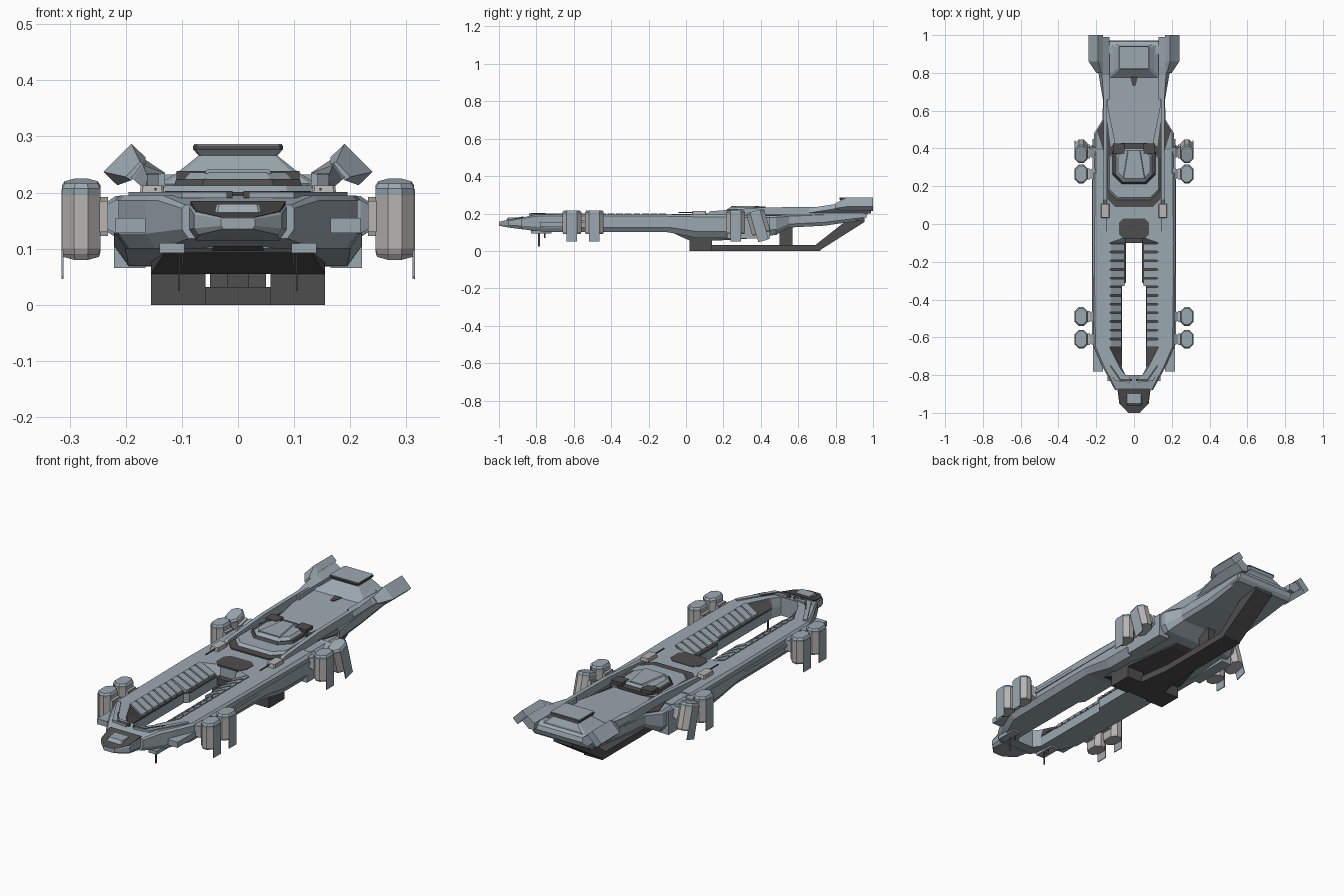
import bpy, bmesh
from math import radians
from mathutils import Matrix, Vector


def material(name, r, g, b):
    m = bpy.data.materials.new(name)
    m.diffuse_color = (r, g, b, 1)
    return m


HULL = material("hull_blue_grey", 0.33, 0.395, 0.435)
DARK = material("dark_grey", 0.078, 0.075, 0.075)
LIGHT = material("pod_grey", 0.47, 0.46, 0.45)


def loft(name, rings, mat=HULL, mirror=False, matrix=None):
    """Skin a list of equal-length point rings and cap both ends."""
    bm = bmesh.new()
    vs = [[bm.verts.new(p) for p in r] for r in rings]
    n = len(rings[0])
    for a, b in zip(vs, vs[1:]):
        for i in range(n):
            j = (i + 1) % n
            bm.faces.new((a[i], a[j], b[j], b[i]))
    bm.faces.new(vs[0])
    bm.faces.new(vs[-1])
    bmesh.ops.remove_doubles(bm, verts=bm.verts, dist=1e-5)
    bmesh.ops.recalc_face_normals(bm, faces=bm.faces)
    if mirror:  # drop inner walls on the centre plane
        inner = [f for f in bm.faces if all(abs(v.co.x) < 1e-5 for v in f.verts)]
        bmesh.ops.delete(bm, geom=inner, context='FACES')
    if matrix:
        bm.transform(matrix)
    me = bpy.data.meshes.new(name)
    bm.to_mesh(me)
    bm.free()
    me.materials.append(mat)
    ob = bpy.data.objects.new(name, me)
    bpy.context.collection.objects.link(ob)
    if mirror:
        ob.modifiers.new("Mirror", 'MIRROR')
    return ob


def box(name, x0, x1, y0, y1, z0, z1, mat=HULL, mirror=False, matrix=None):
    return loft(name, [[(x0, y0, z), (x1, y0, z), (x1, y1, z), (x0, y1, z)] for z in (z0, z1)],
                mat, mirror, matrix)


def along_y(name, sections, mat=HULL, mirror=False):
    """Loft (x, z) cross-sections placed along y."""
    return loft(name, [[(x, y, z) for x, z in pts] for y, pts in sections], mat, mirror)


def along_x(name, x0, x1, profile, mat=HULL, mirror=False):
    """Extrude a (y, z) side profile across x."""
    return loft(name, [[(x, y, z) for y, z in profile] for x in (x0, x1)], mat, mirror)


def ring(z, hx, y0, y1, c, cx=0):
    """Chamfered rectangle at height z."""
    return [(cx + x, y, z) for x, y in (
        (-hx + c, y0), (hx - c, y0), (hx, y0 + c), (hx, y1 - c),
        (hx - c, y1), (-hx + c, y1), (-hx, y1 - c), (-hx, y0 + c))]


# Main hull with the long open bay: y, top inner x, bottom inner x, outer x, top z, bottom z
def hull_section(y, xt, xb, xo, zt, zb):
    h = zt - zb
    return y, [(xt, zt), (xo - 0.1 * h, zt), (xo, zt - 0.1 * h), (xo, zb + 0.28 * h),
               (xo - 0.2 * h, zb), (xb, zb), (xb, zb + 0.5 * h)]


stations = [
    (-0.88, 0, 0, 0.10, 0.178, 0.118), (-0.80, 0, 0, 0.143, 0.195, 0.104),
    (-0.80, 0.045, 0.045, 0.143, 0.195, 0.104), (-0.76, 0.075, 0.065, 0.165, 0.195, 0.10),
    (-0.65, 0.13, 0.065, 0.213, 0.195, 0.10), (-0.33, 0.13, 0.065, 0.218, 0.195, 0.10),
    (-0.31, 0.13, 0.045, 0.218, 0.195, 0.10), (-0.10, 0.13, 0.045, 0.22, 0.195, 0.10),
    (-0.07, 0.045, 0.045, 0.22, 0.195, 0.095), (-0.07, 0, 0, 0.22, 0.195, 0.095),
    (0.05, 0, 0, 0.22, 0.195, 0.07), (0.27, 0, 0, 0.22, 0.195, 0.068)]
along_y("main_hull", [hull_section(*s) for s in stations], HULL, True)

# Nose tip, dark nose deck and cap
along_y("nose_tip", [hull_section(*s) for s in (
    (-1.0, 0, 0, 0.03, 0.155, 0.135), (-0.95, 0, 0, 0.078, 0.165, 0.125),
    (-0.87, 0, 0, 0.088, 0.182, 0.115))], HULL, True)
loft("nose_deck", [[(x, y, z + dz) for x, y, z in ((-0.028, -0.998, 0.153), (0.028, -0.998, 0.153),
                    (0.074, -0.95, 0.164), (0.085, -0.87, 0.182), (-0.085, -0.87, 0.182), (-0.074, -0.95, 0.164))]
                   for dz in (-0.004, 0.003)], DARK)
loft("nose_cap", [ring(0.16, 0.043, -0.965, -0.90, 0.005), ring(0.18, 0.038, -0.95, -0.90, 0.005)])

# Raised bow trim and bow deck slots
loft("bow_trim", [[(0.02, -0.84, z), (0.10, -0.83, z), (0.195, -0.66, z),
                   (0.18, -0.65, z), (0.09, -0.80, z), (0.02, -0.81, z)] for z in (0.19, 0.201)], HULL, True)
loft("bow_slot", [[(0.01, -0.83, z), (0.075, -0.83, z), (0.13, -0.75, z),
                   (0.12, -0.75, z), (0.07, -0.82, z), (0.01, -0.82, z)] for z in (0.19, 0.2025)], DARK, True)
box("bow_side_panel", 0.165, 0.218, -0.78, -0.62, 0.128, 0.155, HULL, True)
box("antenna", 0.103, 0.106, -0.79, -0.78, 0.025, 0.12, DARK, True)
box("antenna_small", 0.098, 0.101, -0.76, -0.75, 0.07, 0.12, DARK, True)
box("antenna_foot", 0.095, 0.14, -0.83, -0.72, 0.092, 0.11, HULL, True)

# Sloped bay liner with stepped slats
along_y("bay_liner", [(y, [(xb, 0.145), (xb, 0.152), (xt, 0.196), (xt, 0.18)])
                      for y, xb, xt in ((-0.755, 0.063, 0.077), (-0.65, 0.063, 0.13), (-0.33, 0.063, 0.13),
                                        (-0.31, 0.043, 0.13), (-0.10, 0.043, 0.13))], DARK, True)
for i in range(12):
    y = -0.65 + 0.046 * i
    xb = 0.066 if y < -0.34 else 0.05
    along_y(f"bay_slat_{i}", [(y + d, [(xb, 0.15), (xb, 0.166), (0.122, 0.2), (0.134, 0.2), (0.134, 0.185)])
                              for d in (0, 0.037)], HULL, True)

# Side belt strips and dark deck pad behind the bay
box("side_belt", 0.21, 0.223, -0.60, 0.25, 0.15, 0.165, HULL, True)
loft("deck_pad", [ring(0.188, 0.08, -0.078, 0.03, 0.025), ring(0.197, 0.08, -0.078, 0.03, 0.025)], DARK)

# Aft hull with flared shoulders
along_y("aft_hull", [hull_section(*s) for s in (
    (0.27, 0, 0, 0.212, 0.19, 0.068), (0.48, 0, 0, 0.212, 0.19, 0.085), (0.55, 0, 0, 0.168, 0.192, 0.125),
    (0.74, 0, 0, 0.16, 0.20, 0.135), (0.95, 0, 0, 0.16, 0.215, 0.165))], HULL, True)
loft("shoulder_recess", [[(0.12, 0.38, z), (0.16, 0.38, z), (0.195, 0.49, z), (0.165, 0.54, z),
                          (0.14, 0.54, z)] for z in (0.18, 0.194)], DARK, True)
box("shoulder_panel", 0.165, 0.221, 0.22, 0.45, 0.066, 0.18, HULL, True)

# Sunken rear deck, raised side rails and rounded stern bar
loft("rear_deck", [[(x, y, z + dz) for x, y, z in (
    (-0.10, 0.42, 0.203), (0.10, 0.42, 0.203), (0.14, 0.62, 0.208), (0.14, 0.94, 0.222),
    (-0.14, 0.94, 0.222), (-0.14, 0.62, 0.208))] for dz in (-0.02, 0)])
along_x("stern_bar", -0.155, 0.155, [(0.90, 0.232), (0.945, 0.232), (0.965, 0.22), (0.972, 0.20),
                                     (0.965, 0.18), (0.95, 0.165), (0.90, 0.165)])
along_x("deck_rail", 0.142, 0.162, [(0.10, 0.19), (0.13, 0.212), (0.40, 0.232), (0.62, 0.235),
                                    (0.95, 0.235), (0.95, 0.20), (0.55, 0.19)], HULL, True)
loft("deck_notch", [[(-0.025, 0.80, z), (0.025, 0.80, z), (0.008, 0.73, z), (-0.008, 0.73, z)]
                    for z in (0.2, 0.2175)], DARK)

# Tail tower with flared top lip
loft("tail_tower", [ring(0.215, 0.14, 0.775, 0.95, 0.01), ring(0.238, 0.105, 0.80, 0.95, 0.01),
                    ring(0.266, 0.07, 0.83, 0.935, 0.005), ring(0.277, 0.08, 0.82, 0.94, 0.005)])
loft("tail_lip", [ring(0.277, 0.08, 0.82, 0.94, 0.005), ring(0.284, 0.08, 0.82, 0.94, 0.005)], DARK)
loft("tail_top", [ring(z, 0.078, 0.822, 0.938, 0.005) for z in (0.283, 0.287)])

# Tilted tail fins on stub arms
along_y("fin_arm", [(y, [(0.13, 0.205), (0.16, 0.20), (0.16 + 0.045 * k, 0.20 + 0.04 * k),
                         (0.16 + 0.015 * k, 0.225 + 0.04 * k), (0.13, 0.235)])
                    for y, k in ((0.66, 0.1), (0.79, 0.6), (0.84, 1), (0.99, 1))], HULL, True)
along_y("tail_fin", [(0.80, [(0.175, 0.255), (0.165, 0.25), (0.19, 0.222), (0.20, 0.228)]),
                     (0.86, [(0.19, 0.287), (0.165, 0.263), (0.215, 0.213), (0.24, 0.237)]),
                     (1.0, [(0.19, 0.287), (0.165, 0.263), (0.215, 0.213), (0.24, 0.237)])], HULL, True)

# Bridge: dark surround, terrace, cabin and roof blocks
loft("bridge_surround", [ring(z, 0.155, 0.09, 0.43, 0.055) for z in (0.19, 0.201)], DARK)
loft("bridge_terrace", [ring(0.195, 0.14, 0.12, 0.40, 0.05), ring(0.213, 0.13, 0.14, 0.39, 0.045)])
loft("bridge_band", [ring(0.21, 0.115, 0.21, 0.43, 0.05), ring(0.224, 0.11, 0.22, 0.43, 0.05)], DARK)
loft("bridge_cabin", [ring(0.222, 0.098, 0.22, 0.40, 0.04), ring(0.236, 0.085, 0.24, 0.39, 0.035)])
loft("bridge_roof", [[(-a, 0.24, z), (a, 0.24, z), (b, 0.39, z), (-b, 0.39, z)]
                     for a, b, z in ((0.06, 0.035, 0.234), (0.055, 0.03, 0.241))])
box("bridge_rear_vent", 0.05, 0.11, 0.37, 0.425, 0.222, 0.2385, DARK, True)

# Deck turrets
loft("turret", [ring(0.19, 0.023, 0.03, 0.11, 0.004, 0.153), ring(0.213, 0.02, 0.035, 0.105, 0.004, 0.153)],
     LIGHT, True)
box("turret_barrel", 0.145, 0.149, -0.04, 0.05, 0.204, 0.208, DARK, True)


# Thruster pods, four per side
def pod(tag, y, tilt):
    pivot = Vector((0, y, 0.155))
    m = Matrix.Translation(pivot) @ Matrix.Rotation(radians(tilt), 4, 'X') @ Matrix.Translation(-pivot)
    r = lambda z, s=1.0: ring(z, 0.0345 * s, y - 0.05 * s, y + 0.05 * s, 0.022 * s, 0.2795)
    loft(f"pod_body_{tag}", [r(0.09, 0.92), r(0.10), r(0.195)], LIGHT, True, m)
    loft(f"pod_cap_{tag}", [r(0.195), r(0.207), r(0.216, 0.85)], HULL, True, m)
    box(f"pod_plate_{tag}", 0.311, 0.315, y - 0.028, y + 0.028, 0.05, 0.20, HULL, True, m)
    box(f"pod_mount_{tag}", 0.232, 0.262, y - 0.03, y + 0.03, 0.13, 0.185, LIGHT, True, m)
    loft(f"pod_arm_{tag}", [[(x, y - h, 0.157 - h), (x, y + h, 0.157 - h), (x, y + h, 0.157 + h),
                             (x, y - h, 0.157 + h)] for x, h in ((0.16, 0.03), (0.218, 0.03), (0.236, 0.02))],
         HULL, True, m)


for tag, y, tilt in (("front_a", -0.61, 0), ("front_b", -0.49, 0), ("rear_a", 0.265, 0), ("rear_b", 0.385, 16)):
    pod(tag, y, tilt)

# Belly keel, landing blocks and open skid frame
loft("keel_slab", [[(-w, y, z), (w, y, z), (w, y, 0.14), (-w, y, 0.14)] for w, y, z in (
    (0.12, -0.10, 0.11), (0.155, 0.02, 0.055), (0.155, 0.16, 0.055), (0.10, 0.40, 0.07), (0.06, 0.50, 0.11))], DARK)
box("landing_block", 0.058, 0.155, 0.02, 0.14, 0, 0.06, DARK, True)
loft("skid", [[(-a, y, 0), (a, y, 0), (a, y, 0.032), (-a, y, 0.032)]
              for a, y in ((0.07, 0.03), (0.07, 0.15), (0.05, 0.30), (0.05, 0.72))], DARK)
box("skid_post", -0.02, 0.02, 0.50, 0.57, 0.02, 0.16, DARK)
along_x("skid_rear_strut", -0.05, 0.05, [(0.66, 0), (0.71, 0), (0.955, 0.155), (0.955, 0.18), (0.88, 0.18),
                                         (0.69, 0.03)], DARK)
